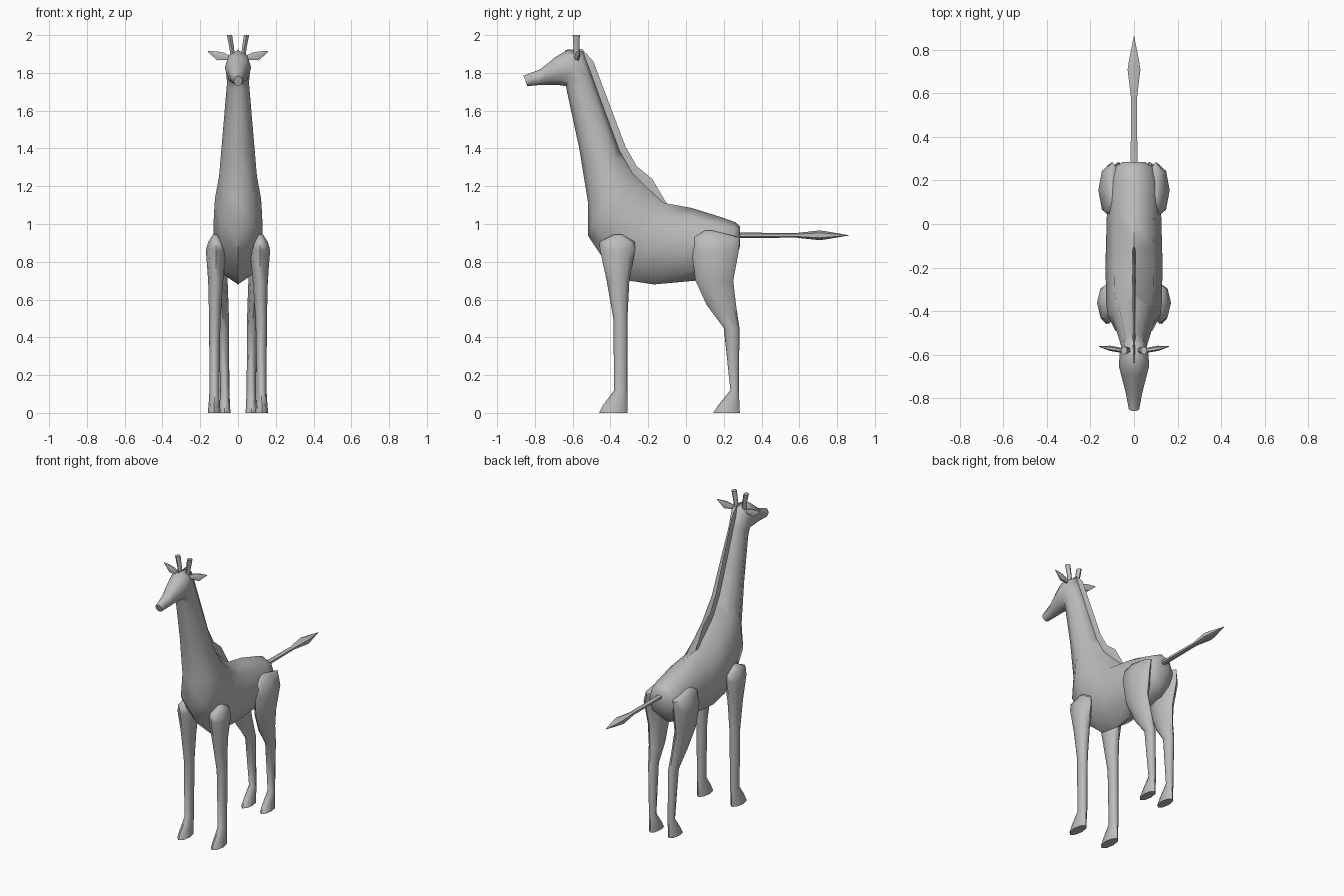
import bpy
import bmesh
import math
from mathutils import Vector

cube = bpy.data.objects.get("Cube")
if cube:
    bpy.data.objects.remove(cube, do_unlink=True)

# One plain grey for the whole animal
grey = bpy.data.materials.new("plain_grey")
grey.use_nodes = True
colour = (0.5, 0.5, 0.5, 1)
grey.diffuse_color = colour
grey.node_tree.nodes["Principled BSDF"].inputs["Base Color"].default_value = colour


def finish(name, bm, angle=60):
    """Turn a bmesh into a shaded, coloured object."""
    bmesh.ops.recalc_face_normals(bm, faces=bm.faces)
    mesh = bpy.data.meshes.new(name)
    bm.to_mesh(mesh)
    bm.free()
    mesh.materials.append(grey)
    obj = bpy.data.objects.new(name, mesh)
    bpy.context.collection.objects.link(obj)
    bpy.ops.object.select_all(action="DESELECT")
    obj.select_set(True)
    bpy.context.view_layer.objects.active = obj
    bpy.ops.object.shade_smooth_by_angle(angle=math.radians(angle))
    return obj


def loft(name, rings, sides=8, angle=60):
    """Skin a row of elliptical rings given as (centre, half axis, half axis)."""
    bm = bmesh.new()
    loops = []
    for centre, u, v in rings:
        loop = []
        for i in range(sides):
            a = math.tau * i / sides
            loop.append(bm.verts.new(centre + u * math.cos(a) + v * math.sin(a)))
        loops.append(loop)
    for low, high in zip(loops, loops[1:]):
        for i in range(sides):
            j = (i + 1) % sides
            bm.faces.new((low[i], low[j], high[j], high[i]))
    bm.faces.new(loops[0])
    bm.faces.new(loops[-1])
    return finish(name, bm, angle)


def profile_ring(y1, z1, y2, z2, width, x=0.0):
    """Ring spanning two side-profile points with a half width across x."""
    a, b = Vector((x, y1, z1)), Vector((x, y2, z2))
    return (a + b) / 2, (a - b) / 2, Vector((width, 0, 0))


# Rump, trunk, neck and head in one skin: upper point, lower point, half width
body = [
    (.285, .985, .285, .88, .05),
    (.26, 1.01, .26, .79, .095),
    (.19, 1.035, .19, .73, .12),
    (.03, 1.085, .05, .7, .125),
    (-.11, 1.11, -.17, .68, .13),
    (-.2, 1.19, -.3, .7, .13),
    (-.28, 1.27, -.44, .82, .128),
    (-.315, 1.33, -.52, .94, .122),
    (-.35, 1.39, -.52, 1.12, .1),
    (-.42, 1.58, -.565, 1.4, .08),
    (-.5, 1.8, -.63, 1.7, .058),
    (-.545, 1.915, -.635, 1.73, .065),
    (-.63, 1.92, -.67, 1.735, .07),
    (-.69, 1.885, -.73, 1.737, .055),
    (-.77, 1.82, -.78, 1.735, .038),
    (-.86, 1.785, -.84, 1.73, .024),
]
loft("body_neck_and_head", [profile_ring(*r) for r in body])

# Legs: height, front y, back y, half width, centre x, toe drop
front_leg = [
    (.945, -.38, -.34, .012, .12),
    (.905, -.46, -.27, .04, .118),
    (.86, -.455, -.27, .053, .117),
    (.7, -.42, -.3, .04, .118),
    (.5, -.385, -.31, .03, .123),
    (.12, -.38, -.31, .026, .125),
    (.04, -.44, -.31, .03, .126),
    (0, -.46, -.31, .034, .126),
]
hind_leg = [
    (.965, .1, .14, .012, .1),
    (.93, .025, .285, .04, .1),
    (.86, .03, .28, .056, .108),
    (.7, .05, .25, .045, .1),
    (.57, .11, .265, .035, .085),
    (.45, .2, .283, .028, .075),
    (.12, .235, .28, .024, .07),
    (.04, .17, .283, .028, .07),
    (0, .145, .285, .031, .071),
]


def leg(name, rows, side):
    loft(name, [profile_ring(y1, z, y2, z, w, x * side)
                for z, y1, y2, w, x in rows])


# Ears: outward x, centre height, half thickness, half height
ear = [
    (.04, 1.88, .008, .012),
    (.075, 1.888, .012, .022),
    (.11, 1.89, .012, .027),
    (.16, 1.914, .002, .003),
]

for label, side in (("left", 1), ("right", -1)):
    leg(label + "_front_leg", front_leg, side)
    leg(label + "_hind_leg", hind_leg, side)

    ear_rings = []
    for x, z, thick, tall in ear:
        y = -.59 + .17 * x
        ear_rings.append((Vector((x * side, y, z)),
                          Vector((0, thick, 0)), Vector((0, 0, tall))))
    loft(label + "_ear", ear_rings, sides=6)

    # Horn, widening a little towards its blunt tip
    loft(label + "_horn", [
        profile_ring(-.595, 1.86, -.565, 1.86, .014, .025 * side),
        profile_ring(-.595, 1.93, -.565, 1.93, .014, .033 * side),
        profile_ring(-.6, 2, -.562, 2, .016, .045 * side),
    ], sides=6)

# Tail with a pointed tuft
tail = [
    (.26, .015, .018),
    (.58, .012, .016),
    (.71, .026, .034),
    (.76, .018, .025),
    (.862, .001, .001),
]
loft("tail", [profile_ring(y, .94 + tall, y, .94 - tall, wide)
              for y, tall, wide in tail], sides=6)

# Mane: a thin fin from the shoulders to the crown, outer edge then inner edge
mane = [
    (-.1, 1.105, -.12, 1.09),
    (-.18, 1.24, -.22, 1.17),
    (-.26, 1.305, -.3, 1.25),
    (-.32, 1.41, -.37, 1.38),
    (-.4, 1.62, -.46, 1.6),
    (-.49, 1.86, -.54, 1.82),
    (-.55, 1.927, -.58, 1.88),
    (-.64, 1.922, -.63, 1.89),
]
loft("mane", [profile_ring(*r, .007) for r in mane], sides=4, angle=40)
